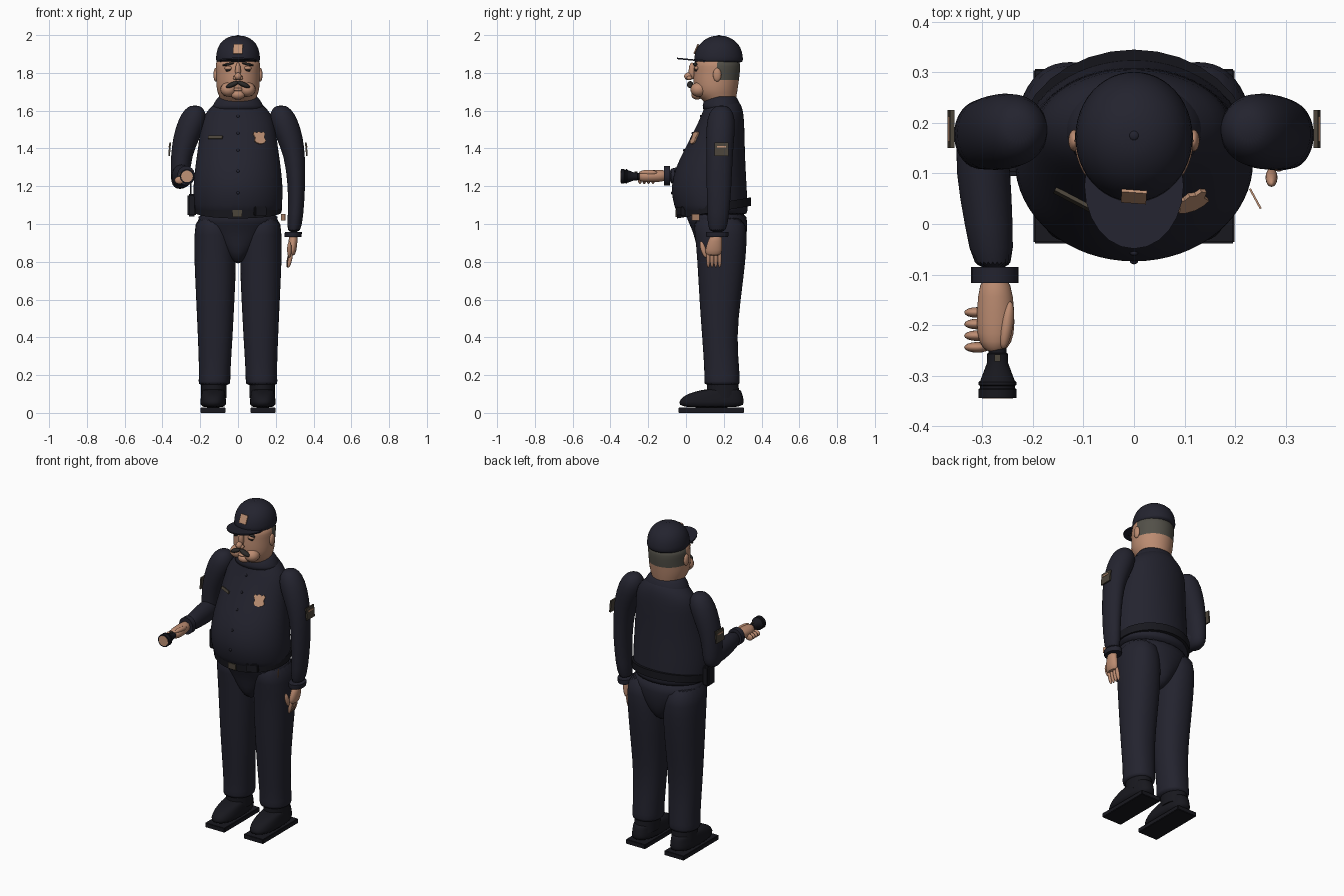
import bpy, bmesh
from math import cos, sin, pi, copysign
from mathutils import Vector, Matrix
from mathutils.bvhtree import BVHTree

cube = bpy.data.objects.get("Cube")
if cube:
    bpy.data.objects.remove(cube, do_unlink=True)


def material(name, r, g, b):
    m = bpy.data.materials.new(name)
    m.use_nodes = True
    m.diffuse_color = (r, g, b, 1)
    bsdf = m.node_tree.nodes["Principled BSDF"]
    bsdf.inputs["Base Color"].default_value = (r, g, b, 1)
    bsdf.inputs["Roughness"].default_value = 0.8
    return m


navy = material("navy cloth", .017, .017, .028)
black = material("black leather", .009, .009, .013)
skin = material("skin", .5, .26, .165)
brass = material("brass", .53, .29, .18)
hair_grey = material("grey hair", .085, .08, .065)
dark = material("dark moustache", .025, .023, .022)
bronze = material("dull bronze", .07, .058, .042)


def finish(name, bm, mats, smooth=True, subsurf=0):
    bmesh.ops.recalc_face_normals(bm, faces=bm.faces)
    mesh = bpy.data.meshes.new(name)
    bm.to_mesh(mesh)
    bm.free()
    ob = bpy.data.objects.new(name, mesh)
    bpy.context.collection.objects.link(ob)
    for m in mats:
        mesh.materials.append(m)
    if subsurf:
        ob.modifiers.new("Rounding", "SUBSURF").levels = subsurf
        ob.modifiers["Rounding"].render_levels = subsurf
    if smooth:
        bpy.ops.object.select_all(action="DESELECT")
        bpy.context.view_layer.objects.active = ob
        ob.select_set(True)
        bpy.ops.object.shade_smooth_by_angle(angle=0.9)
    return ob


def loft(name, stations, mat, axis="Z", side=1, sub=1, n=24, power=1, shear=0, rule=None, mats=None):
    """Rings (t, x0, x1, b0, b1) along Z (b is y) or along Y (b is z)."""
    bm = bmesh.new()
    rings = []
    for t, x0, x1, b0, b1 in stations:
        ring = []
        for i in range(n):
            c, s = cos(2 * pi * i / n), sin(2 * pi * i / n)
            c, s = copysign(abs(c) ** power, c), copysign(abs(s) ** power, s)
            x = side * ((x0 + x1) / 2 + (x1 - x0) / 2 * c)
            b = (b0 + b1) / 2 + (b1 - b0) / 2 * s
            ring.append(bm.verts.new((x, b, t + shear * (b - .15)) if axis == "Z" else (x, t, b)))
        rings.append(ring)
    for lo, hi in zip(rings, rings[1:]):
        for i in range(n):
            j = (i + 1) % n
            bm.faces.new((lo[i], lo[j], hi[j], hi[i]))
    bm.faces.new(rings[0])
    bm.faces.new(rings[-1])
    if rule:
        for f in bm.faces:
            f.material_index = rule(f.calc_center_median())
    return finish(name, bm, mats or [mat], subsurf=sub)


def sym(stations):
    """Expand (t, half_width, y0, y1) into full stations."""
    return [(t, -w, w, a, b) for t, w, a, b in stations]


def ball(name, at, size, mat, tilt=0, axis="Y"):
    bm = bmesh.new()
    bmesh.ops.create_uvsphere(bm, u_segments=16, v_segments=10, radius=1)
    bm.transform(Matrix.Translation(at) @ Matrix.Rotation(tilt, 4, axis) @ Matrix.Diagonal((*size, 1)))
    return finish(name, bm, [mat])


def box(name, at, size, mat, tilt=0, axis="Y", bevel=0):
    bm = bmesh.new()
    bmesh.ops.create_cube(bm, size=1)
    bm.transform(Matrix.Diagonal((*size, 1)))
    if bevel:
        bmesh.ops.bevel(bm, geom=bm.edges[:], offset=bevel, segments=2, affect="EDGES")
    bm.transform(Matrix.Translation(at) @ Matrix.Rotation(tilt, 4, axis))
    return finish(name, bm, [mat], smooth=False)


def surface(ob, x, z):
    """Frontmost point and normal of a part at x, z."""
    bpy.context.view_layer.update()
    tree = BVHTree.FromObject(ob, bpy.context.evaluated_depsgraph_get())
    hit, normal, _, _ = tree.ray_cast(Vector((x, -1, z)), Vector((0, 1, 0)))
    return hit, normal


def plate(name, ob, x, z, outline, mat, thick=.008):
    """Thin outlined plate laid on the front of a part."""
    hit, normal = surface(ob, x, z)
    bm = bmesh.new()
    face = bm.faces.new([bm.verts.new((u, v, 0)) for u, v in outline])
    top = bmesh.ops.extrude_face_region(bm, geom=[face])["geom"]
    bmesh.ops.translate(bm, vec=(0, 0, thick), verts=[v for v in top if isinstance(v, bmesh.types.BMVert)])
    bm.transform(Matrix.Translation(hit) @ normal.to_track_quat("Z", "Y").to_matrix().to_4x4())
    return finish(name, bm, [mat], smooth=False)


def rect(w, h):
    return [(-w, -h), (w, -h), (w, h), (-w, h)]


# Shirt, collar, trouser seat and belt
shirt = loft("shirt", sym([
    (1.04, .217, -.035, .325), (1.07, .23, -.055, .328), (1.13, .237, -.072, .325), (1.2, .238, -.08, .322),
    (1.3, .228, -.057, .316), (1.4, .213, -.005, .312), (1.5, .2, .045, .31), (1.58, .185, .085, .306),
    (1.63, .13, .1, .295), (1.67, .09, .12, .265)]), navy, n=32)
loft("collar", sym([(1.59, .15, .085, .295), (1.63, .135, .085, .29), (1.665, .112, .1, .272),
                    (1.685, .095, .115, .262)]), navy)
loft("trouser_seat", sym([(1.08, .222, -.03, .325), (1.0, .215, .02, .327), (.93, .16, .045, .322),
                          (.85, .08, .06, .3), (.79, .03, .1, .25)]), navy)
loft("belt", sym([(1.063, .231, -.047, .343), (1.108, .234, -.052, .345)]), black, shear=.17, sub=0, n=32)

# Belt fittings
box("buckle", (-.003, -.05, 1.055), (.05, .012, .036), bronze)
box("belt_pouch", (.115, -.022, 1.068), (.07, .035, .05), black, .4, "Z", .005)
box("radio_holster", (-.245, .13, 1.1), (.045, .07, .12), black, bevel=.008)
box("radio_antenna", (-.25, .15, 1.19), (.008, .008, .08), black)
box("keys", (.24, .05, 1.035), (.004, .045, .035), brass, .5, "Z")

# Shirt details
badge = [(0, -.037), (.02, -.031), (.032, -.02), (.026, 0), (.034, .022), (.025, .034), (.012, .027),
         (0, .036), (-.012, .027), (-.025, .034), (-.034, .022), (-.026, 0), (-.032, -.02), (-.02, -.031)]
plate("chest_badge", shirt, .113, 1.455, badge, brass)
plate("name_plate", shirt, -.118, 1.457, rect(.042, .008), bronze)
for z in (1.57, 1.48, 1.39, 1.28, 1.165):
    ball("shirt_button", surface(shirt, 0, z)[0], (.008, .006, .008), navy)

# Legs and shoes
for name, s in (("left", 1), ("right", -1)):
    loft(name + "_trouser_leg", [
        (1.05, .04, .222, .03, .31), (.95, .02, .233, .047, .326), (.8, .008, .232, .06, .316),
        (.6, .018, .222, .07, .29), (.4, .028, .213, .085, .268), (.22, .04, .206, .098, .284),
        (.16, .04, .21, .095, .286), (.145, .042, .208, .097, .284)], navy, side=s, power=.9)
    loft(name + "_ankle", [(.08, .06, .195, .11, .285), (.17, .06, .195, .11, .275)], black, side=s, sub=0)
    loft(name + "_shoe", [
        (.025, .062, .2, -.038, .308), (.06, .062, .2, -.04, .308), (.09, .066, .196, -.015, .302),
        (.112, .07, .192, .04, .295), (.13, .075, .187, .12, .285)], black, side=s, power=.8)
    box(name + "_sole", (s * .132, .134, .014), (.134, .346, .028), black, bevel=.003)

# Sleeves: a shared shoulder, then one hanging arm and one bent arm
shoulder = [(1.628, .205, .25, .165, .21), (1.61, .18, .28, .135, .24), (1.56, .16, .315, .11, .262),
            (1.46, .2, .345, .105, .257), (1.36, .245, .356, .108, .247)]
loft("left_sleeve", shoulder + [(1.2, .265, .357, .108, .242), (1.05, .265, .347, .113, .228),
                                (.945, .255, .332, .115, .215)], navy)
loft("left_cuff", [(.93, .248, .334, .108, .222), (.937, .246, .337, .106, .224),
                   (.958, .248, .338, .106, .224)], navy, sub=0)
loft("right_upper_sleeve", shoulder + [(1.25, .255, .358, .108, .245), (1.205, .265, .35, .115, .235),
                                       (1.185, .29, .325, .14, .2)], navy, side=-1)
loft("right_lower_sleeve", [
    (.23, .285, .32, 1.22, 1.28), (.2, .255, .352, 1.19, 1.32), (.1, .243, .354, 1.187, 1.315),
    (0, .24, .335, 1.197, 1.305), (-.1, .236, .318, 1.21, 1.3)], navy, "Y", -1)
loft("right_cuff", [(-.085, .228, .322, 1.205, 1.308), (-.117, .228, .322, 1.205, 1.308)],
     navy, "Y", -1, sub=0)
for name, s in (("left", 1), ("right", -1)):
    box(name + "_sleeve_patch", (s * .362, .188, 1.395), (.009, .075, .072), bronze, s * -.08)
    box(name + "_patch_bar", (s * .366, .188, 1.41), (.004, .05, .008), brass, s * -.08)

# Left hand hanging down
loft("left_hand", [(.95, .27, .315, .135, .19), (.91, .268, .316, .115, .192), (.86, .262, .31, .1, .192),
                   (.83, .262, .3, .105, .185)], skin)
for i in range(4):
    ball("left_finger", (.276 - .002 * i, .118 + .02 * i, .815), (.011, .011, .047), skin, .2)
ball("left_thumb", (.272, .092, .865), (.012, .014, .045), skin, .3, "X")

# Right hand gripping a torch
loft("right_hand", [(-.1, .25, .3, 1.23, 1.285), (-.14, .238, .31, 1.222, 1.287), (-.2, .235, .312, 1.22, 1.285),
                    (-.235, .24, .308, 1.222, 1.282), (-.255, .26, .29, 1.235, 1.27)], skin, "Y", -1)
for i in range(4):
    ball("right_finger", (-.31, -.175 - .023 * i, 1.232), (.026, .0105, .02), skin)
ball("right_thumb", (-.252, -.2, 1.272), (.013, .048, .015), skin, -.15, "Z")


def disc(t, r):
    return (t, .27 - r, .27 + r, 1.252 - r, 1.252 + r)


loft("torch", [disc(*p) for p in [
    (-.13, .018), (-.255, .018), (-.257, .021), (-.275, .021), (-.31, .034), (-.313, .038), (-.318, .038),
    (-.32, .035), (-.325, .035), (-.327, .038), (-.344, .038)]], black, "Y", -1, sub=0)
loft("torch_lens", [disc(-.34, .031), disc(-.3455, .031)], brass, "Y", -1, sub=0)
box("torch_switch", (-.27, -.265, 1.274), (.012, .014, .008), bronze)

# Head, with grey hair at the back
loft("head", sym([
    (1.6, .085, .125, .25), (1.65, .09, .1, .262), (1.675, .1, .055, .268), (1.71, .115, .04, .274),
    (1.765, .117, .038, .282), (1.8, .117, .04, .286), (1.83, .119, .042, .288), (1.89, .119, .045, .288)]),
    skin, mats=[skin, hair_grey], rule=lambda c: int(c.y > .175 and c.z > 1.77))
for s in (-1, 1):
    ball("ear", (s * .118, .165, 1.79), (.012, .022, .036), skin)
    ball("jowl", (s * .05, .068, 1.712), (.043, .045, .038), skin)
    ball("moustache_half", (s * .03, .022, 1.738), (.036, .017, .013), dark, s * .4)
    ball("nostril", (s * .015, .018, 1.773), (.012, .015, .012), skin)
    ball("eye", (s * .05, .053, 1.815), (.016, .008, .006), dark, s * .25)
    ball("eyelid", (s * .05, .056, 1.825), (.022, .012, .011), skin)
    ball("eyebrow", (s * .052, .048, 1.846), (.032, .012, .007), dark, s * .2)
ball("nose_bridge", (0, .032, 1.81), (.015, .018, .045), skin)
ball("nose_tip", (0, .012, 1.782), (.019, .022, .02), skin)
ball("lower_lip", (0, .038, 1.712), (.024, .014, .009), skin)
ball("chin", (0, .058, 1.685), (.038, .03, .026), skin)

# Cap
crown = loft("cap_crown", sym([
    (1.85, .115, .045, .3), (1.865, .118, .04, .304), (1.91, .116, .046, .3), (1.955, .1, .07, .28),
    (1.985, .065, .11, .24), (1.998, .025, .15, .2)]), navy)
loft("cap_brim", sym([(1.853, .098, -.047, .2), (1.861, .098, -.049, .2)]), navy, shear=-.1, sub=0)
ball("cap_button", (0, .175, 1.993), (.011, .011, .007), navy)
plate("cap_badge", crown, 0, 1.925, rect(.025, .027), brass, .006)
